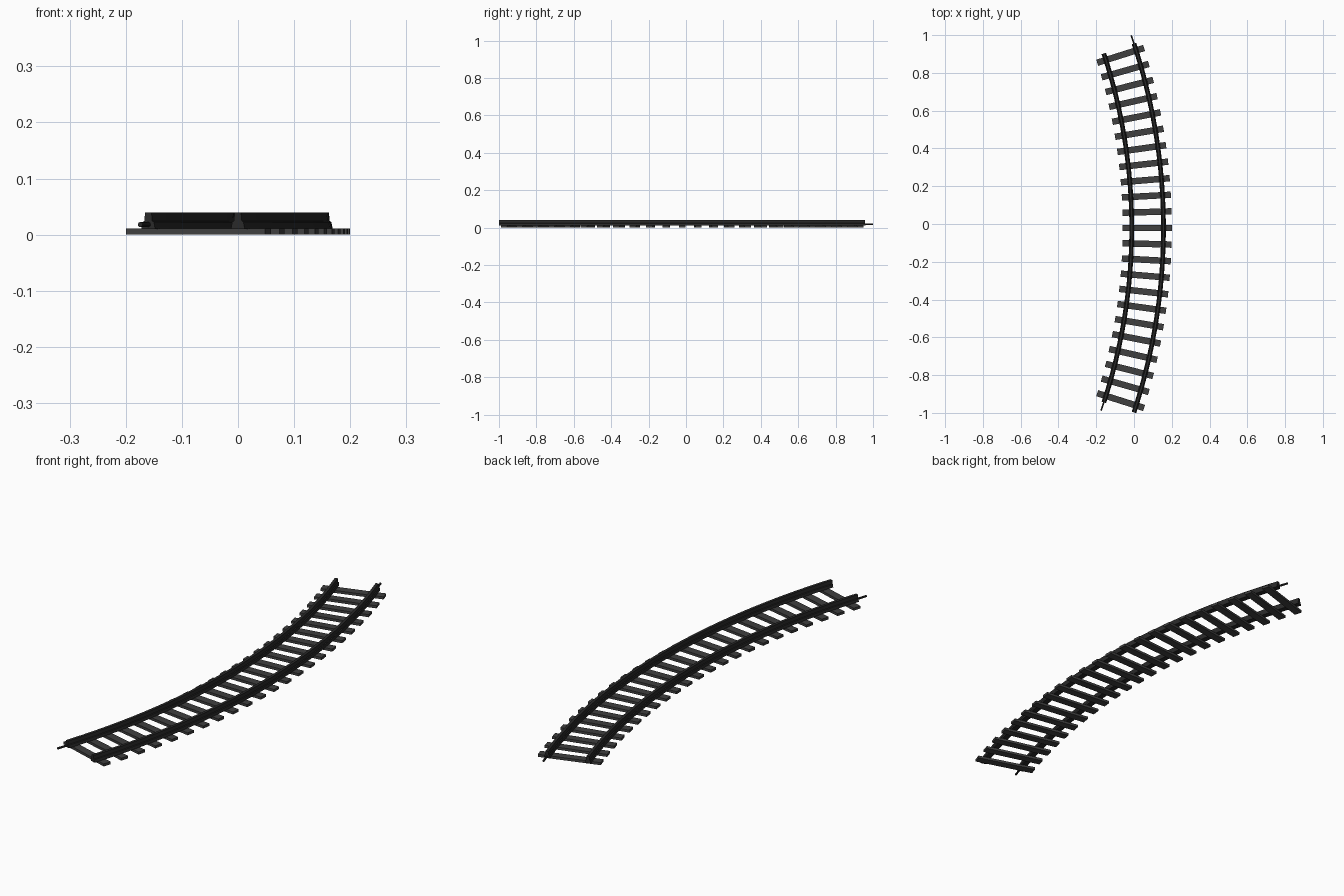
import bpy, bmesh, math
from mathutils import Matrix, Vector

if "Cube" in bpy.data.objects:
    bpy.data.objects.remove(bpy.data.objects["Cube"])

CX, CY = -2.969, -0.021          # centre of the curve
R_OUT, R_IN = 3.125, 2.957       # rail radii
HALF = math.radians(18.2)        # half sweep of the rails
TIE_HALF = math.radians(17.5)    # angle of the last tie
TIES = 23


def material(name, v):
    m = bpy.data.materials.new(name)
    m.diffuse_color = (v, v, v, 1)
    m.use_nodes = True
    m.node_tree.nodes["Principled BSDF"].inputs["Base Color"].default_value = m.diffuse_color
    return m


tie_mat = material("dark_grey", 0.05)
rail_mat = material("near_black", 0.022)


def finish(name, bm, mat):
    bmesh.ops.recalc_face_normals(bm, faces=bm.faces)
    me = bpy.data.meshes.new(name)
    bm.to_mesh(me)
    bm.free()
    me.materials.append(mat)
    ob = bpy.data.objects.new(name, me)
    bpy.context.collection.objects.link(ob)
    return ob


def frame(radius, a, z):
    """Local x points outward, local y runs along the track."""
    return (Matrix.Translation((CX + radius * math.cos(a), CY + radius * math.sin(a), z))
            @ Matrix.Rotation(a, 4, 'Z'))


# Rails: stepped profile swept along the arc
side = [(0.0125, 0.0105), (0.0122, 0.0135), (0.0105, 0.0225), (0.0075, 0.0245), (0.006, 0.0395)]
profile = side + [(-x, z) for x, z in reversed(side)]


def rail(name, radius, steps=44):
    bm = bmesh.new()
    rings = []
    for i in range(steps + 1):
        m = frame(radius, -HALF + 2 * HALF * i / steps, 0)
        rings.append([bm.verts.new(m @ Vector((x, 0, z))) for x, z in profile])
    n = len(profile)
    for a, b in zip(rings, rings[1:]):
        for j in range(n):
            bm.faces.new((a[j], a[(j + 1) % n], b[(j + 1) % n], b[j]))
    bm.faces.new(rings[0])
    bm.faces.new(rings[-1])
    finish(name, bm, rail_mat)


rail("outer_rail", R_OUT)
rail("inner_rail", R_IN)

# Ties: flat radial bars
bm = bmesh.new()
for i in range(TIES):
    a = -TIE_HALF + 2 * TIE_HALF * i / (TIES - 1)
    bmesh.ops.create_cube(bm, size=1, matrix=frame(3.039, a, 0.0055)
                          @ Matrix.Diagonal((0.26, 0.034, 0.011, 1)))
finish("ties", bm, tie_mat)


# Joining pins: one at each end, on opposite rails
def pin(name, radius, sign):
    bm = bmesh.new()
    bmesh.ops.create_cone(bm, cap_ends=True, segments=10, radius1=0.0045, radius2=0.0045, depth=0.08,
                          matrix=frame(radius, sign * HALF, 0.018)
                          @ Matrix.Translation((0, sign * 0.006, 0))
                          @ Matrix.Rotation(math.pi / 2, 4, 'X'))
    finish(name, bm, rail_mat)


pin("outer_rail_pin", R_OUT, 1)
pin("inner_rail_pin", R_IN, -1)
